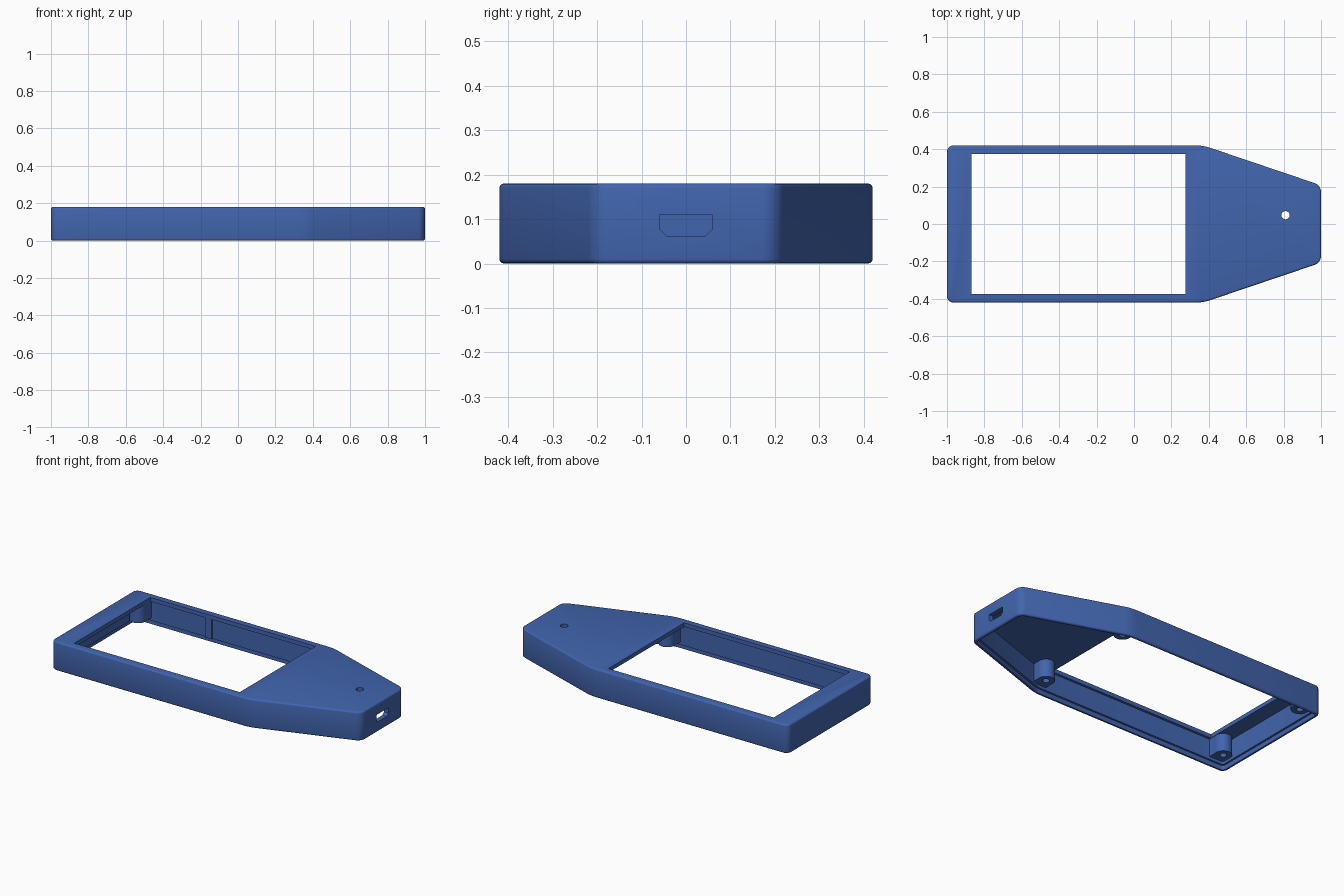
import bpy, bmesh, math
from mathutils import Vector

if "Cube" in bpy.data.objects:
    bpy.data.objects.remove(bpy.data.objects["Cube"])

blue = bpy.data.materials.new("matte blue")
blue.diffuse_color = (0.054, 0.13, 0.425, 1)
blue.use_nodes = True
blue.node_tree.nodes["Principled BSDF"].inputs["Base Color"].default_value = blue.diffuse_color

H, ROOF = 0.18, 0.155
OUTLINE = [(-1, -0.42), (0.37, -0.42), (1, -0.207),
           (1, 0.207), (0.37, 0.42), (-1, 0.42)]


def inset(pts, d):
    """Offset a convex counter-clockwise outline inwards by d."""
    out, n = [], len(pts)
    for i in range(n):
        a, b, c = (Vector(pts[(i + k) % n]) for k in (-1, 0, 1))
        e1, e2 = (b - a).normalized(), (c - b).normalized()
        n1, n2 = Vector((-e1.y, e1.x)), Vector((-e2.y, e2.x))
        p = b + (n1 + n2) * d / (1 + n1.dot(n2))
        out.append((p.x, p.y))
    return out


def prism(name, pts, z0, z1, corner=0, rim=0):
    """Extruded outline with rounded upright corners and rounded rims."""
    bm = bmesh.new()
    face = bm.faces.new([bm.verts.new((x, y, z0)) for x, y in pts])
    ext = bmesh.ops.extrude_face_region(bm, geom=[face])
    for v in ext["geom"]:
        if isinstance(v, bmesh.types.BMVert):
            v.co.z = z1
    bmesh.ops.recalc_face_normals(bm, faces=bm.faces[:])
    if corner:
        up = [e for e in bm.edges if abs(e.verts[0].co.z - e.verts[1].co.z) > 0.01]
        bmesh.ops.bevel(bm, geom=up, offset=corner, segments=5, profile=0.5, affect='EDGES')
    if rim:
        flat = [e for e in bm.edges if abs(e.verts[0].co.z - e.verts[1].co.z) < 1e-5]
        bmesh.ops.bevel(bm, geom=flat, offset=rim, segments=3, profile=0.5, affect='EDGES')
    me = bpy.data.meshes.new(name)
    bm.to_mesh(me)
    bm.free()
    me.materials.append(blue)
    ob = bpy.data.objects.new(name, me)
    bpy.context.collection.objects.link(ob)
    return ob


def rect(x0, x1, y0, y1):
    return [(x0, y0), (x1, y0), (x1, y1), (x0, y1)]


def circle(x, y, r, n=24):
    return [(x + r * math.cos(2 * math.pi * i / n),
             y + r * math.sin(2 * math.pi * i / n)) for i in range(n)]


def boolean(ob, other, op='DIFFERENCE'):
    m = ob.modifiers.new(op.lower(), 'BOOLEAN')
    m.operation, m.object, m.solver = op, other, 'EXACT'
    other.hide_render = True
    bpy.context.view_layer.objects.active = ob
    bpy.ops.object.modifier_apply(modifier=m.name)
    bpy.data.objects.remove(other)


# Outer shell, hollow and open underneath, with a stepped lip for a lid
shell = prism("case_shell", OUTLINE, 0, H, corner=0.035, rim=0.01)
boolean(shell, prism("cavity_cutter", inset(OUTLINE, 0.03), -0.1, ROOF, corner=0.015))
boolean(shell, prism("lip_cutter", inset(OUTLINE, 0.018), -0.1, 0.028, corner=0.02))

# Screen window and indicator hole in the top
boolean(shell, prism("window_cutter", rect(-0.87, 0.275, -0.375, 0.375), 0.1, 0.3))
boolean(shell, prism("hole_cutter", circle(0.81, 0.047, 0.022), 0.1, 0.3))

# Connector slot in the nose, lower corners chamfered
slot = prism("slot_cutter", [(-0.058, 0.11), (-0.058, 0.076), (-0.043, 0.062),
                             (0.043, 0.062), (0.058, 0.076), (0.058, 0.11)], 0.9, 1.1)
for v in slot.data.vertices:
    y, z, x = v.co
    v.co = (x, y, z)
boolean(shell, slot)

# Screw posts tied into the side walls
for side, s in (("front", -1), ("back", 1)):
    for end, x in (("left", -0.922), ("right", 0.36)):
        post = prism(f"{side}_{end}_screw_post", circle(x, s * 0.33, 0.05), 0.045, ROOF + 0.005)
        y0, y1 = sorted((s * 0.33, s * 0.397))
        boolean(post, prism("web", rect(x - 0.049, x + 0.049, y0, y1), 0.045, ROOF + 0.005), 'UNION')
        boolean(post, prism("screw_cutter", circle(x, s * 0.33, 0.02, 16), 0, 0.13))

# Slim upright ribs on the back wall
for i, x in enumerate((-0.47, 0.265)):
    prism(f"wall_rib_{i + 1}", rect(x - 0.022, x + 0.022, 0.377, 0.397), 0.03, ROOF + 0.005)

# Smooth shading with sharp edges kept
for ob in bpy.context.scene.objects:
    bpy.ops.object.select_all(action='DESELECT')
    ob.select_set(True)
    bpy.context.view_layer.objects.active = ob
    bpy.ops.object.shade_smooth_by_angle(angle=math.radians(35))
